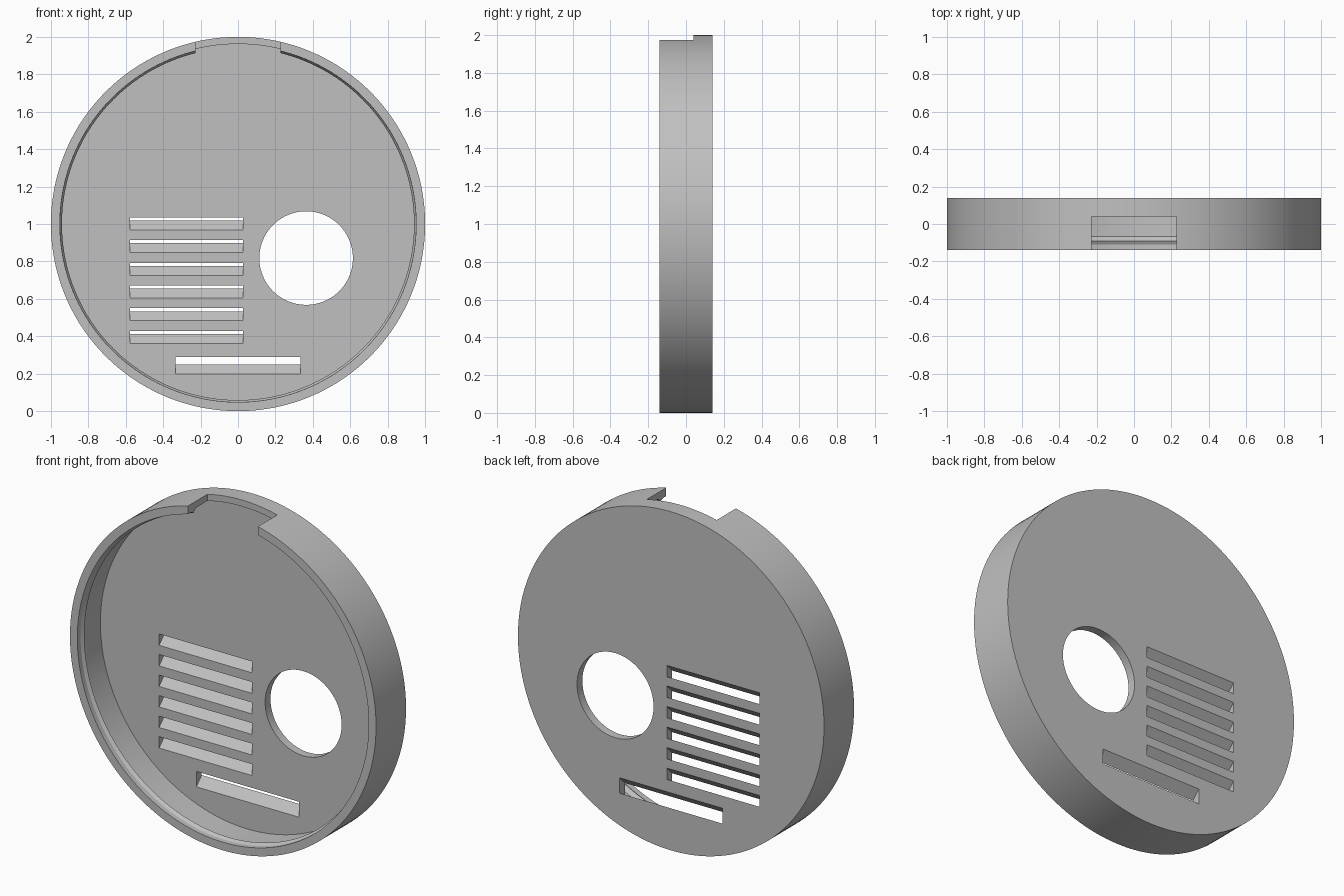
import bpy, bmesh, math
from mathutils import Vector, Matrix

cube = bpy.data.objects.get("Cube")
if cube:
    bpy.data.objects.remove(cube, do_unlink=True)

BACK, FLOOR, FRONT = 0.14, 0.09, -0.14   # depth positions along y
MID = 1.0                                # height of the disc centre

grey = bpy.data.materials.new("matte grey")
grey.use_nodes = True
colour = (0.53, 0.53, 0.53, 1)
grey.diffuse_color = colour
grey.node_tree.nodes["Principled BSDF"].inputs["Base Color"].default_value = colour


def make_object(name, bm):
    bmesh.ops.recalc_face_normals(bm, faces=bm.faces)
    mesh = bpy.data.meshes.new(name)
    bm.to_mesh(mesh)
    bm.free()
    mesh.materials.append(grey)
    ob = bpy.data.objects.new(name, mesh)
    bpy.context.scene.collection.objects.link(ob)
    return ob


def add_prism(bm, outline, x0, x1):
    """Extrude a (y, z) outline from x0 to x1."""
    face = bm.faces.new([bm.verts.new((x0, y, z)) for y, z in outline])
    new = bmesh.ops.extrude_face_region(bm, geom=[face])["geom"]
    verts = [v for v in new if isinstance(v, bmesh.types.BMVert)]
    bmesh.ops.translate(bm, verts=verts, vec=(x1 - x0, 0, 0))


def add_slot(bm, x0, x1, low, high):
    """Slot through the back plate, rising at 45 degrees towards the back."""
    e = 0.02
    rise = BACK - FLOOR + e
    add_prism(bm, [(FLOOR - e, low - e), (BACK + e, low + rise),
                   (BACK + e, high + rise), (FLOOR - e, high - e)], x0, x1)


# Round cover: lathed section with a snap bead inside the rim
profile = [(0, BACK), (1, BACK), (1, FRONT), (0.952, FRONT), (0.952, -0.11),
           (0.941, -0.09), (0.962, -0.068), (0.962, FLOOR), (0, FLOOR)]
bm = bmesh.new()
pts = [bm.verts.new((r, y, MID)) for r, y in profile]
edges = [bm.edges.new(pair) for pair in zip(pts, pts[1:])]
bmesh.ops.spin(bm, geom=pts + edges, cent=(0, 0, MID), axis=(0, 1, 0),
               angle=math.tau, steps=160, use_duplicate=False)
bmesh.ops.remove_doubles(bm, verts=bm.verts, dist=0.0005)
cover = make_object("round_cover", bm)

# Cutter: vent slots, long lower slot, round hole and top notch
bm = bmesh.new()
for i in range(6):
    low = 0.362 + i * 0.1213
    add_slot(bm, -0.578, 0.027, low, low + 0.067)
add_slot(bm, -0.335, 0.335, 0.198, 0.289)
add_prism(bm, [(-0.3, 1.8), (0.04, 1.8), (0.04, 2.2), (-0.3, 2.2)], -0.228, 0.228)
bmesh.ops.create_cone(
    bm, cap_ends=True, segments=96, radius1=0.25, radius2=0.25, depth=0.2,
    matrix=Matrix.Translation(Vector((0.364, 0.115, 0.818)))
    @ Matrix.Rotation(math.pi / 2, 4, 'X'))
cutter = make_object("opening_cutter", bm)
cutter.hide_render = True

# Cut the openings, then discard the cutter
cut = cover.modifiers.new("openings", 'BOOLEAN')
cut.operation = 'DIFFERENCE'
cut.solver = 'EXACT'
cut.object = cutter
bpy.ops.object.select_all(action='DESELECT')
cover.select_set(True)
bpy.context.view_layer.objects.active = cover
bpy.ops.object.modifier_apply(modifier=cut.name)
bpy.data.objects.remove(cutter, do_unlink=True)
bpy.ops.object.shade_smooth_by_angle(angle=math.radians(15))
